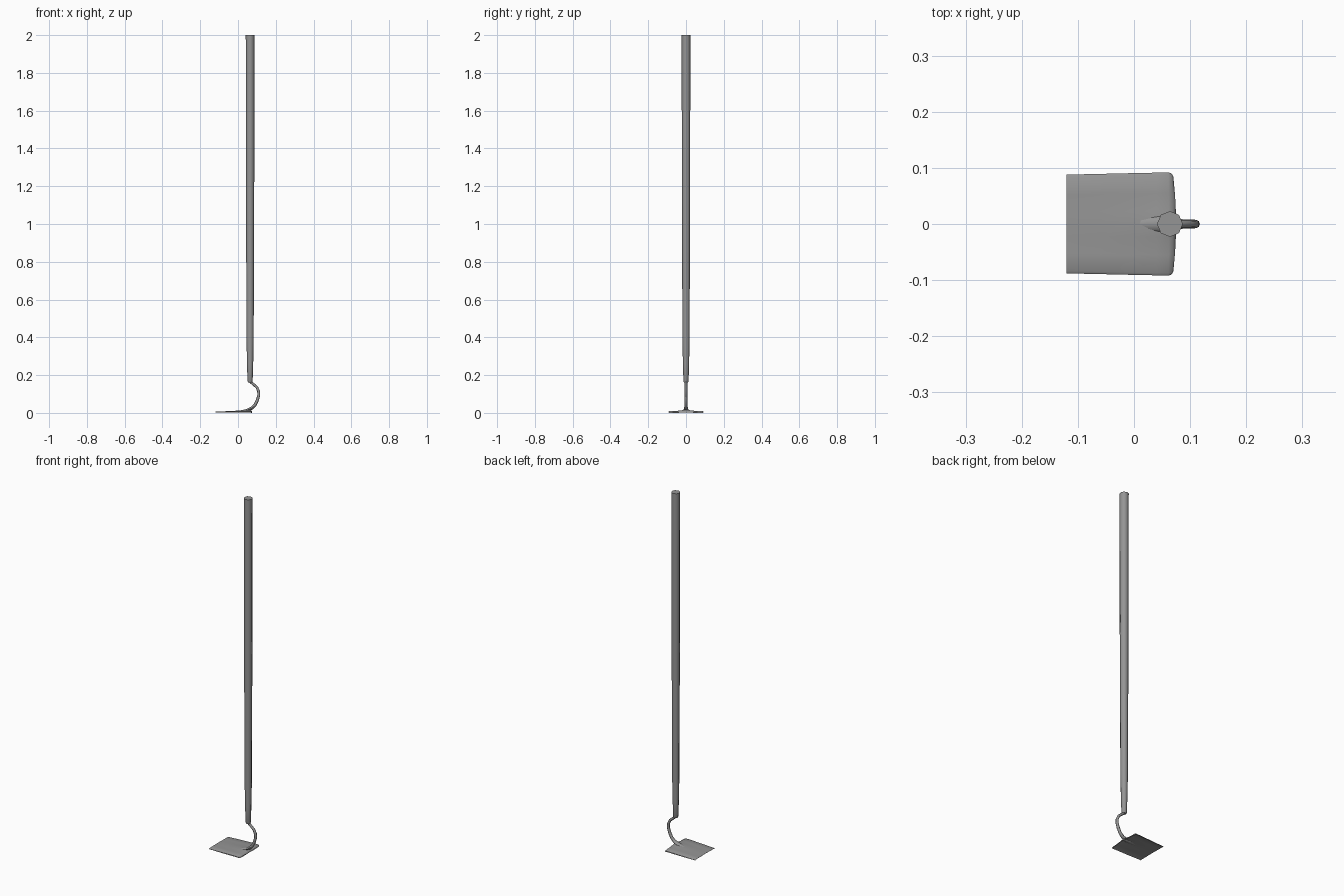
import bpy, bmesh, math
from mathutils import Vector

if "Cube" in bpy.data.objects:
    bpy.data.objects.remove(bpy.data.objects["Cube"])

# Dark grey finish shared by all parts
grey = bpy.data.materials.new("dark_grey")
grey.diffuse_color = (0.3, 0.3, 0.3, 1)
grey.use_nodes = True
grey.node_tree.nodes["Principled BSDF"].inputs["Base Color"].default_value = grey.diffuse_color


def loft(name, rings, angle=40):
    """Join equal-sized rings of points into a capped, smooth-shaded solid."""
    bm = bmesh.new()
    loops = [[bm.verts.new(p) for p in ring] for ring in rings]
    n = len(loops[0])
    for a, b in zip(loops, loops[1:]):
        for i in range(n):
            j = (i + 1) % n
            bm.faces.new((a[i], a[j], b[j], b[i]))
    bm.faces.new(loops[0])
    bm.faces.new(loops[-1])
    bmesh.ops.recalc_face_normals(bm, faces=bm.faces)
    mesh = bpy.data.meshes.new(name)
    bm.to_mesh(mesh)
    bm.free()
    mesh.materials.append(grey)
    obj = bpy.data.objects.new(name, mesh)
    bpy.context.collection.objects.link(obj)
    bpy.ops.object.select_all(action='DESELECT')
    obj.select_set(True)
    bpy.context.view_layer.objects.active = obj
    bpy.ops.object.shade_smooth_by_angle(angle=math.radians(angle))
    return obj


def tube(name, stations, sides=8):
    """Sweep an ellipse along a path in the xz plane: x, z, in-plane radius, y radius."""
    pts = [Vector((s[0], 0, s[1])) for s in stations]
    rings = []
    for k, (x, z, r, ry) in enumerate(stations):
        t = (pts[min(k + 1, len(pts) - 1)] - pts[max(k - 1, 0)]).normalized()
        side = Vector((t.z, 0, -t.x))
        rings.append([pts[k] + side * r * math.cos(a) + Vector((0, ry * math.sin(a), 0))
                      for a in (math.tau * i / sides for i in range(sides))])
    return loft(name, rings, 50)


# Long tapered wooden handle
HX = 0.064
handle = [(0.162, 0.011), (0.168, 0.0135), (0.26, 0.0165), (0.40, 0.019),
          (0.85, 0.0205), (1.2, 0.022), (2.0, 0.023)]
tube("handle", [(HX, z, r, r) for z, r in handle])

# Curved metal neck, flattening out where it joins the blade
tube("neck", [
    (0.064, 0.180, 0.007, 0.007),
    (0.066, 0.164, 0.007, 0.007),
    (0.082, 0.151, 0.007, 0.007),
    (0.100, 0.135, 0.007, 0.007),
    (0.109, 0.115, 0.0075, 0.0075),
    (0.110, 0.092, 0.0075, 0.0075),
    (0.102, 0.066, 0.008, 0.008),
    (0.090, 0.042, 0.008, 0.008),
    (0.073, 0.025, 0.008, 0.010),
    (0.052, 0.016, 0.007, 0.014),
    (0.025, 0.011, 0.004, 0.012),
    (-0.005, 0.009, 0.002, 0.005),
])

# Thin blade: x, half width, top height at centre, top height at side, thickness, bow of the edge
blade = [
    (-0.120, 0.088, 0.006, 0.005, 0.001, 0.0),
    (-0.060, 0.0893, 0.009, 0.007, 0.003, 0.0),
    (0.000, 0.0907, 0.012, 0.009, 0.004, 0.0),
    (0.040, 0.0915, 0.016, 0.010, 0.004, 0.0),
    (0.062, 0.092, 0.017, 0.010, 0.004, 0.001),
    (0.070, 0.090, 0.014, 0.008, 0.004, 0.003),
    (0.075, 0.085, 0.007, 0.004, 0.004, 0.005),
]
fractions = (-1, -0.95, -0.6, -0.25, 0, 0.25, 0.6, 0.95, 1)
rings = []
for x, w, zc, zs, th, bow in blade:
    top = []
    for f in fractions:
        z = zs + (zc - zs) * max(0, 1 - abs(f) * 2) - (0.003 if abs(f) == 1 else 0)
        top.append(Vector((x - bow * f * f, w * f, max(z, th))))
    under = [p - Vector((0, 0, th)) for p in reversed(top)]
    rings.append(top + under)
loft("blade", rings)
